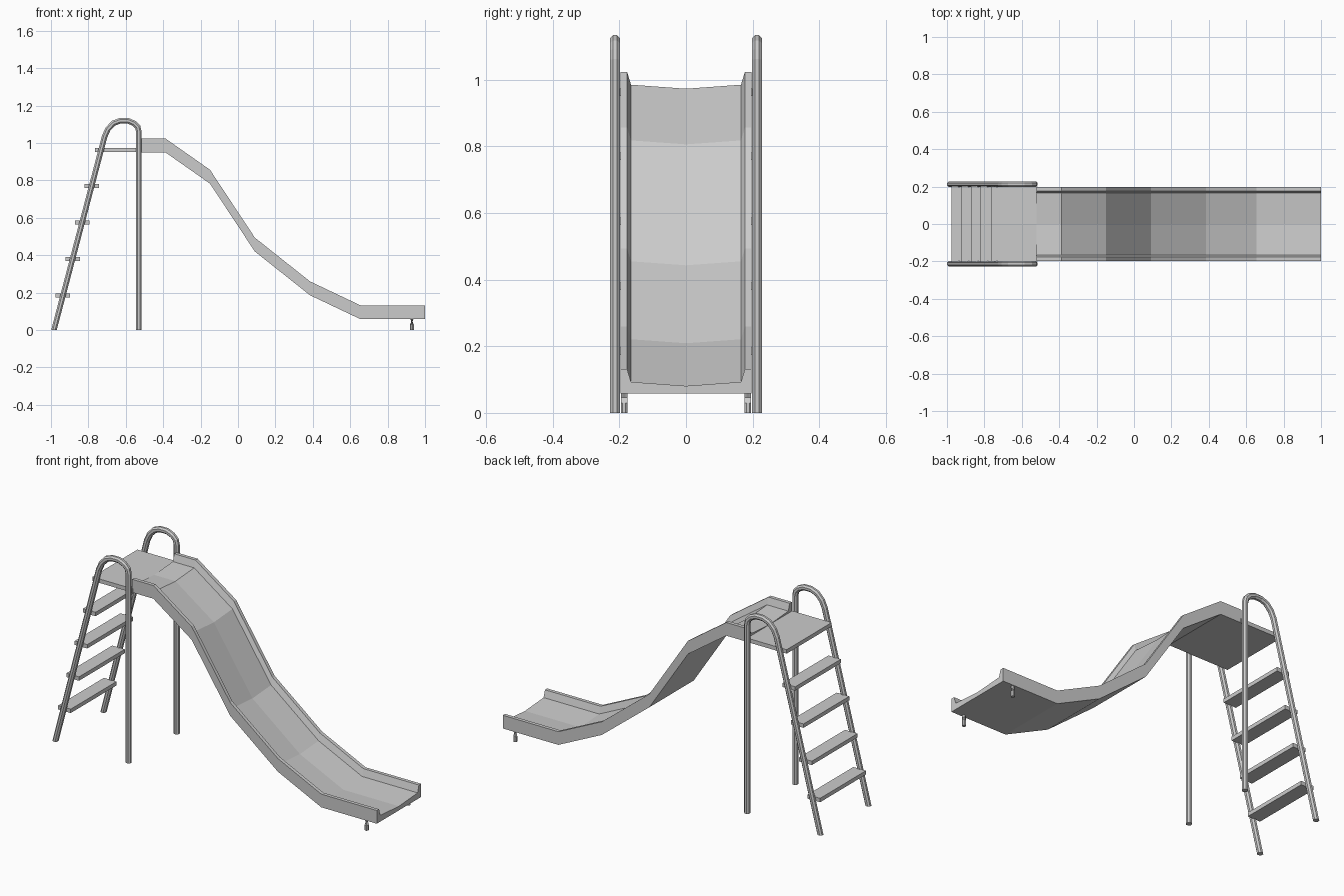
import bpy, bmesh, math
from mathutils import Vector

if "Cube" in bpy.data.objects:
    bpy.data.objects.remove(bpy.data.objects["Cube"])


def finish(bm, name):
    bmesh.ops.recalc_face_normals(bm, faces=bm.faces)
    me = bpy.data.meshes.new(name)
    bm.to_mesh(me)
    bm.free()
    ob = bpy.data.objects.new(name, me)
    bpy.context.collection.objects.link(ob)
    return ob


def loft(rings, name):
    """Skin a list of closed rings and cap both ends."""
    bm = bmesh.new()
    vs = [[bm.verts.new(p) for p in r] for r in rings]
    n = len(vs[0])
    for a, b in zip(vs, vs[1:]):
        for i in range(n):
            j = (i + 1) % n
            bm.faces.new((a[i], a[j], b[j], b[i]))
    bm.faces.new(vs[0])
    bm.faces.new(vs[-1][::-1])
    return finish(bm, name)


def box(name, x0, x1, y0, y1, z0, z1):
    ring = [(y0, z0), (y1, z0), (y1, z1), (y0, z1)]
    return loft([[(x, y, z) for y, z in ring] for x in (x0, x1)], name)


def tube(name, path, y, r, sides=8):
    """Sweep a tube along an XZ path; ends are cut level with the ground."""
    pts = [Vector(p) for p in path]
    rings = []
    for i, p in enumerate(pts):
        if i == 0 or i == len(pts) - 1:
            across = Vector((1 if i == 0 else -1, 0))
            scale = 1
        else:
            d0 = (p - pts[i - 1]).normalized()
            d1 = (pts[i + 1] - p).normalized()
            t = (d0 + d1).normalized()
            across = Vector((t.y, -t.x))
            scale = 1 / max(t.dot(d0), 0.5)
        ring = []
        for k in range(sides):
            a = 2 * math.pi * (k + 0.5) / sides
            q = p + across * (r * scale * math.cos(a))
            ring.append((q.x, y + r * math.sin(a), q.y))
        rings.append(ring)
    return loft(rings, name)


# chute: trough section carried along the slope
slope = [(-0.52, 0.95), (-0.388, 0.95), (-0.15, 0.783), (0.09, 0.42),
         (0.385, 0.186), (0.655, 0.058), (1.0, 0.058)]
half = [(0.197, 0), (0.197, 0.074), (0.177, 0.074), (0.165, 0.035)]
section = half + [(0, 0.023)] + [(-y, z) for y, z in reversed(half)]
loft([[(x, y, z + h) for y, h in section] for x, z in slope], "chute")

# platform and ladder steps
box("platform", -0.765, -0.515, -0.2, 0.2, 0.951, 0.973)
for i in range(4):
    x, z = -0.936 + 0.0515 * i, 0.185 + 0.195 * i
    box(f"step_{i + 1}", x - 0.039, x + 0.039, -0.203, 0.203, z - 0.011, z + 0.011)

# looped side rails and chute feet
rail = [(-0.984, 0), (-0.713, 1.035), (-0.695, 1.075), (-0.665, 1.106),
        (-0.63, 1.119), (-0.588, 1.119), (-0.555, 1.105), (-0.536, 1.085),
        (-0.53, 1.06), (-0.53, 0)]
for s, side in ((-1, "front"), (1, "back")):
    tube(f"{side}_rail", rail, s * 0.213, 0.016)
    tube(f"{side}_foot", [(0.93, 0), (0.93, 0.03), (0.93, 0.062)][::-1], s * 0.186, 0.0105)
